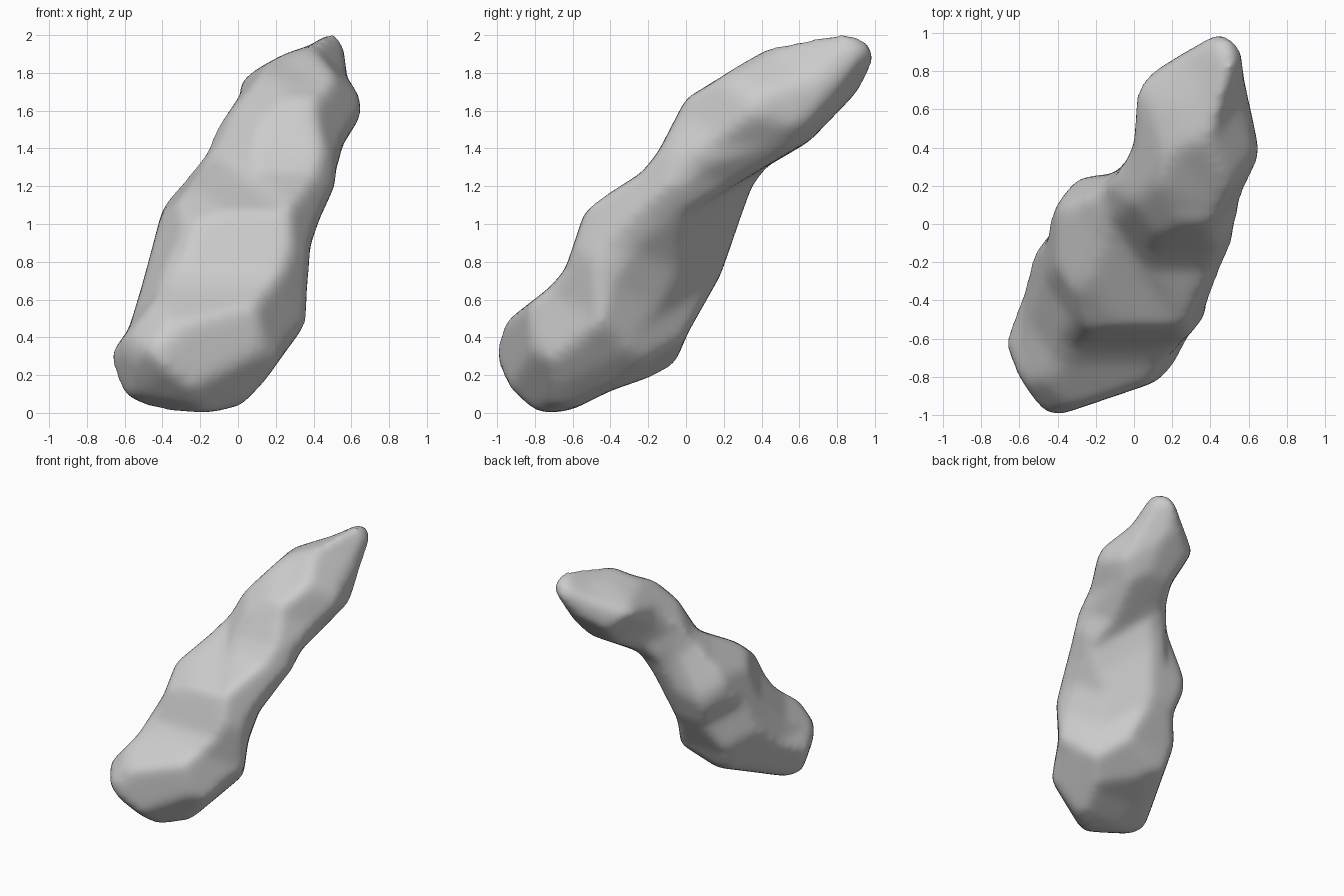
import bpy
import bmesh
from math import radians, sin, cos
from mathutils import Vector

default_cube = bpy.data.objects.get("Cube")
if default_cube:
    bpy.data.objects.remove(default_cube, do_unlink=True)

stone = bpy.data.materials.new("grey stone")
stone.use_nodes = True
grey = (0.6, 0.6, 0.6, 1)
stone.diffuse_color = grey
stone.node_tree.nodes["Principled BSDF"].inputs["Base Color"].default_value = grey

# Carving profiles: the rock is what remains after cutting along each of them
FRONT = [(-.18, 0), (-.47, .03), (-.61, .1), (-.66, .24), (-.65, .33), (-.57, .43),
         (-.5, .66), (-.39, 1.07), (-.19, 1.37), (.01, 1.66), (.03, 1.77),
         (.25, 1.89), (.4, 1.94), (.48, 2), (.52, 2), (.55, 1.93), (.57, 1.77),
         (.65, 1.65), (.65, 1.59), (.54, 1.42), (.5, 1.2), (.42, 1.03),
         (.37, .88), (.35, .47), (.27, .37), (.05, .06)]
SIDE = [(-.78, 0), (-.9, .09), (-.99, .25), (-.99, .34), (-.94, .48), (-.72, .65),
        (-.63, .75), (-.52, 1.08), (-.23, 1.26), (-.14, 1.37), (.01, 1.66),
        (.1, 1.71), (.27, 1.83), (.48, 1.94), (.8, 2), (.89, 2), (.96, 1.95),
        (.99, 1.87), (.9, 1.71), (.64, 1.44), (.43, 1.32), (.34, 1.21),
        (.17, .73), (0, .43), (-.08, .24), (-.4, .13), (-.6, .03)]
TOP = [(-.66, -.63), (-.53, -.2), (-.35, .19), (-.25, .24), (-.1, .25), (-.03, .32),
       (.01, .42), (.02, .68), (.06, .76), (.42, .98), (.5, .99), (.55, .93),
       (.58, .68), (.65, .36), (.51, 0), (.5, -.1), (.35, -.52), (.26, -.6),
       (.2, -.75), (.1, -.82), (-.4, -.99), (-.47, -.98), (-.6, -.78)]
NEAR_EDGE = [(-.45, .06), (-.54, -.18), (-.73, -.48), (-.95, -.7), (-.96, -.8),
             (-.87, -.94), (-.73, -1.05), (-.6, -1.13), (-.36, -1.1), (.04, -.76),
             (.07, -.51), (.15, -.29), (.39, .02), (.46, .17), (.83, .55),
             (.96, .98), (.97, 1.07), (.9, 1.1), (.7, 1.01), (.41, .92),
             (.05, .59), (-.04, .43), (-.19, .28)]
FAR_EDGE = [(-.97, .62), (-.9, .74), (-.6, .79), (-.41, .71), (-.24, .67), (-.07, .53),
            (.08, .3), (.36, .22), (.5, .13), (.57, -.02), (.64, -.11), (.82, -.21),
            (.96, -.41), (.85, -.73), (.74, -.76), (.24, -.7), (-.03, -.53),
            (-.05, -.35), (-.23, 0), (-.34, .16), (-.7, .28), (-.82, .39)]
UNDERSIDE = [(.18, 1.33), (.26, 1.3), (.42, .91), (.26, .67), (.22, .5), (.24, .3),
             (.37, -.04), (.37, -.14), (.29, -.31), (.3, -.56), (.1, -1.13),
             (.06, -1.2), (-.36, -1.2), (-.61, -.83), (-.56, -.52), (-.58, -.24),
             (-.47, .21), (-.42, .44), (-.33, .63), (-.28, .87), (-.24, .93),
             (-.03, 1.09), (.12, 1.31)]


def carving_block(name, profile, turn, tilt, centre_height):
    """Extrude a profile right through the rock, turned and tilted in degrees."""
    a, e = radians(turn), radians(tilt)
    right = Vector((cos(a), sin(a), 0))
    up = Vector((-sin(a) * sin(e), cos(a) * sin(e), cos(e)))
    depth = right.cross(up) * 3
    centre = Vector((0, 0, centre_height))
    bm = bmesh.new()
    face = bm.faces.new([bm.verts.new(centre + right * u + up * v - depth)
                         for u, v in profile])
    sweep = bmesh.ops.extrude_face_region(bm, geom=[face], use_keep_orig=True)
    moved = [g for g in sweep["geom"] if isinstance(g, bmesh.types.BMVert)]
    bmesh.ops.translate(bm, verts=moved, vec=depth * 2)
    bmesh.ops.recalc_face_normals(bm, faces=bm.faces)
    mesh = bpy.data.meshes.new(name)
    bm.to_mesh(mesh)
    bm.free()
    block = bpy.data.objects.new(name, mesh)
    bpy.context.collection.objects.link(block)
    return block


# Leaning rock, carved from the front block by all the others
rock = carving_block("leaning_rock", FRONT, 0, 0, 0)
cutters = [carving_block("side_cutter", SIDE, 90, 0, 0),
           carving_block("top_cutter", TOP, 0, 90, 0),
           carving_block("near_edge_cutter", NEAR_EDGE, 34, 25, 1),
           carving_block("far_edge_cutter", FAR_EDGE, 214, 25, 1),
           carving_block("underside_cutter", UNDERSIDE, 141.5, -25, 1)]
for cutter in cutters:
    cutter.hide_render = True
    carve = rock.modifiers.new(cutter.name, "BOOLEAN")
    carve.operation = "INTERSECT"
    carve.solver = "EXACT"
    carve.object = cutter

# Weathering: even out the surface, wear down the edges, restore the bulk
remesh = rock.modifiers.new("even_surface", "REMESH")
remesh.mode = "VOXEL"
remesh.voxel_size = .025
wear = rock.modifiers.new("worn_edges", "SMOOTH")
wear.factor = .5
wear.iterations = 22
bulk = rock.modifiers.new("bulk", "DISPLACE")
bulk.strength = .012
bulk.mid_level = 0

# Bake the result and clear the cutters away
graph = bpy.context.evaluated_depsgraph_get()
baked = bpy.data.meshes.new_from_object(rock.evaluated_get(graph))
rock.modifiers.clear()
rock.data = baked
baked.materials.clear()
baked.materials.append(stone)
for cutter in cutters:
    bpy.data.objects.remove(cutter, do_unlink=True)

bpy.ops.object.select_all(action="DESELECT")
rock.select_set(True)
bpy.context.view_layer.objects.active = rock
bpy.ops.object.shade_smooth_by_angle(angle=radians(60))
